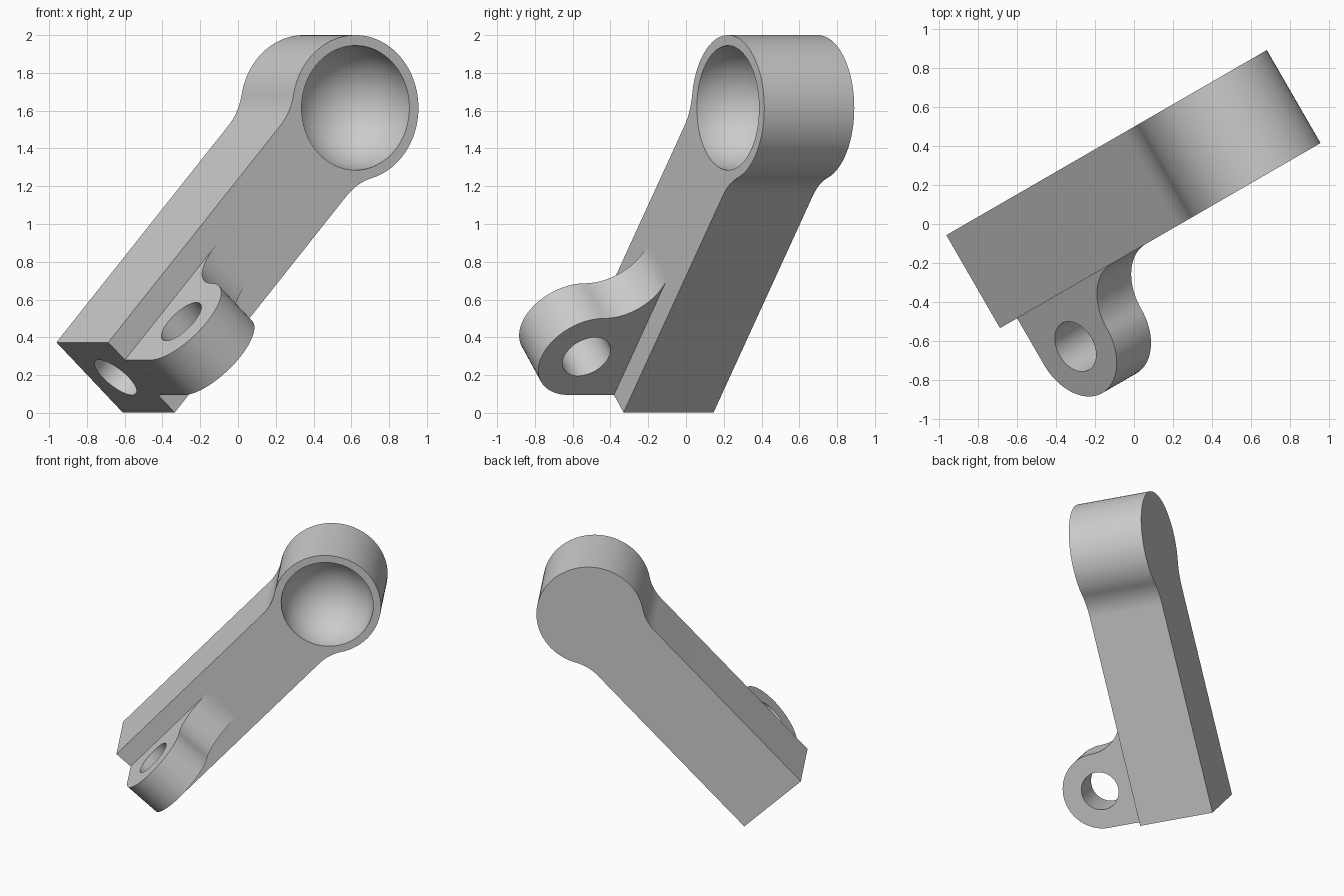
import bpy
import bmesh
from math import cos, sin, pi, radians, sqrt, atan2
from mathutils import Matrix, Vector

cube = bpy.data.objects.get("Cube")
if cube:
    bpy.data.objects.remove(cube)

# Main proportions, all multiples of one unit
K = 0.011
HEAD_R, SOCKET_R, HALF = 35 * K, 30 * K, 25 * K
FILLET, BORE_R, LENGTH = 30 * K, 12.5 * K, 176 * K
THICK = 50 * K

# Local frame: x along the arm towards the head, z out of the front face
yaw, pitch = radians(30), radians(47.5)
along = Vector((cos(pitch) * cos(yaw), cos(pitch) * sin(yaw), sin(pitch)))
out = Vector((sin(yaw), -cos(yaw), 0))
side = out.cross(along)
frame = Matrix((along, side, out)).transposed().to_4x4()
frame.translation = (0.622, 0.222, 2 - HEAD_R)

grey = bpy.data.materials.new("plain grey")
grey.use_nodes = True
colour = (0.6, 0.6, 0.6, 1)
grey.diffuse_color = colour
grey.node_tree.nodes["Principled BSDF"].inputs["Base Color"].default_value = colour


def arc(cx, cy, r, start, end, n):
    return [(cx + r * cos(start + (end - start) * i / n),
             cy + r * sin(start + (end - start) * i / n)) for i in range(n + 1)]


def make_object(name, bm):
    bmesh.ops.recalc_face_normals(bm, faces=bm.faces)
    mesh = bpy.data.meshes.new(name)
    bm.to_mesh(mesh)
    bm.free()
    mesh.materials.append(grey)
    obj = bpy.data.objects.new(name, mesh)
    bpy.context.collection.objects.link(obj)
    return obj


def extrude(name, points, place, depth):
    """Extrude a closed outline; place maps outline x, y and depth to 3D."""
    bm = bmesh.new()
    face = bm.faces.new([bm.verts.new(place(x, y, 0)) for x, y in points])
    new = bmesh.ops.extrude_face_region(bm, geom=[face])["geom"]
    move = Vector(place(0, 0, depth)) - Vector(place(0, 0, 0))
    bmesh.ops.translate(bm, vec=move, verts=[v for v in new if isinstance(v, bmesh.types.BMVert)])
    return make_object(name, bm)


def rod(name, centre, axis, radius, length):
    bm = bmesh.new()
    turn = Vector((0, 0, 1)).rotation_difference(Vector(axis)).to_matrix().to_4x4()
    bmesh.ops.create_cone(bm, cap_ends=True, segments=64, radius1=radius, radius2=radius,
                          depth=length, matrix=Matrix.Translation(centre) @ turn)
    return make_object(name, bm)


def cut(obj, cutter):
    mod = obj.modifiers.new("cut", 'BOOLEAN')
    mod.operation, mod.solver, mod.object = 'DIFFERENCE', 'EXACT', cutter
    bpy.context.view_layer.update()
    result = obj.evaluated_get(bpy.context.evaluated_depsgraph_get())
    mesh = bpy.data.meshes.new_from_object(result)
    obj.modifiers.clear()
    obj.data = mesh
    bpy.data.objects.remove(cutter)


# Arm: straight bar blended by concave fillets into a round head
fx = -sqrt((HEAD_R + FILLET) ** 2 - (HALF + FILLET) ** 2)
fy = HALF + FILLET
touch = atan2(fy, fx)
upper = [(-LENGTH, HALF)] + arc(fx, fy, FILLET, -pi / 2, touch - pi, 16)
head = arc(0, 0, HEAD_R, touch, -touch, 72)[1:-1]
lower = [(x, -y) for x, y in reversed(upper)]
arm = extrude("arm", upper + head + lower, lambda x, y, d: (x, y, d - THICK), THICK)

# Spherical socket in the head
bm = bmesh.new()
bmesh.ops.create_uvsphere(bm, u_segments=72, v_segments=37, radius=SOCKET_R)
cut(arm, make_object("socket_cutter", bm))

# Blind bore in the lower end
cut(arm, rod("bore_cutter", (-LENGTH, 0, -THICK / 2), (1, 0, 0), BORE_R, THICK))

# Lug: rounded ear flush with the lower end, swept down into the front face
eye = HALF - LENGTH
profile = [(-LENGTH, 0)] + arc(eye, HALF, HALF, pi, 0, 40)
profile += arc(eye + 2 * HALF, HALF, HALF, pi, 1.5 * pi, 20)[1:]
lug = extrude("lug", profile, lambda x, y, d: (x, d - HALF / 2, y), HALF)
cut(lug, rod("eye_cutter", (eye, 0, HALF), (0, 1, 0), BORE_R, THICK))

# Place both parts and shade the curves smooth
bpy.ops.object.select_all(action='DESELECT')
for obj in (arm, lug):
    obj.matrix_world = frame
    obj.select_set(True)
bpy.context.view_layer.objects.active = arm
bpy.ops.object.shade_smooth_by_angle(angle=radians(30))
